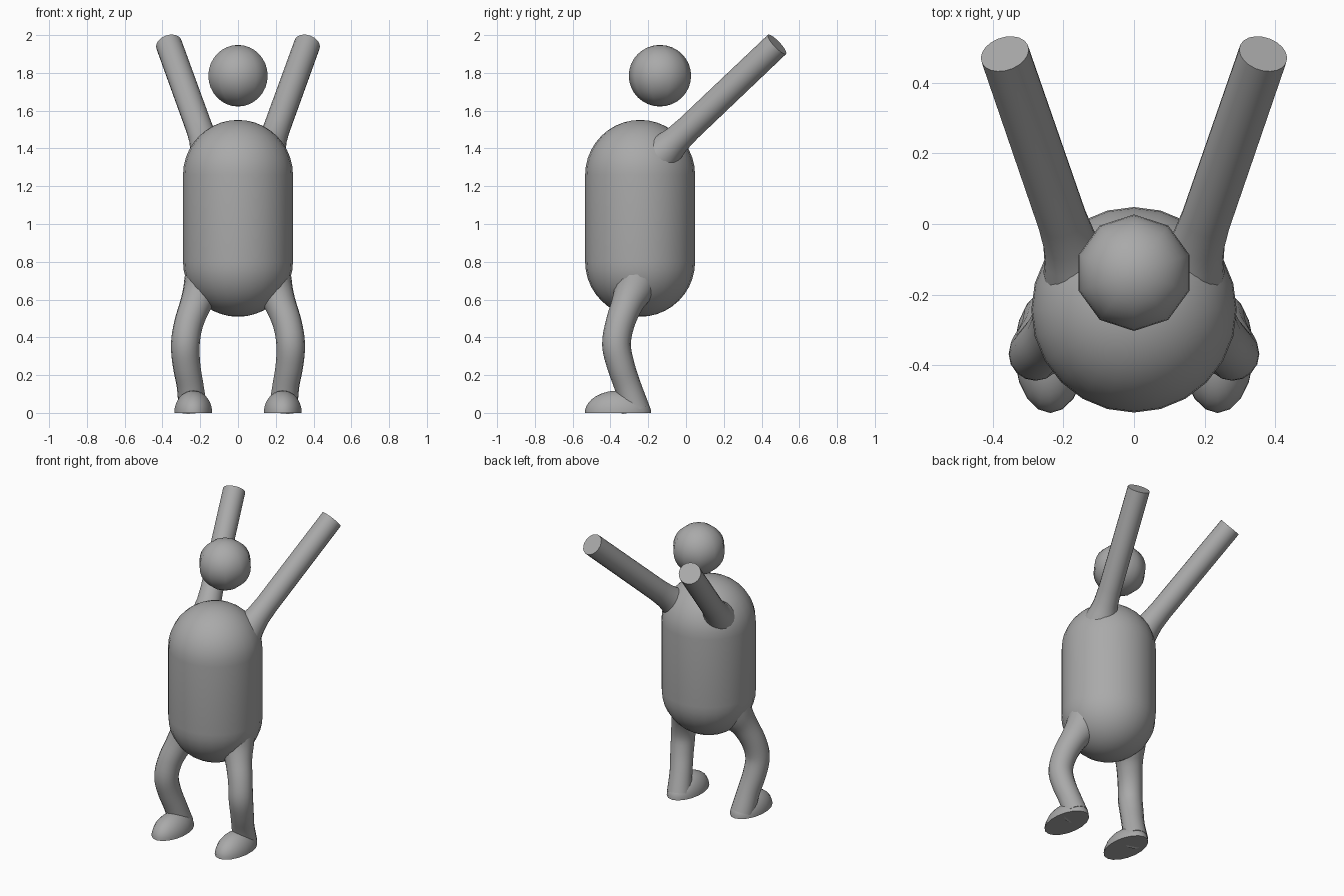
import bpy, bmesh, math
from mathutils import Vector

if "Cube" in bpy.data.objects:
    bpy.data.objects.remove(bpy.data.objects["Cube"])

grey = bpy.data.materials.new("clay grey")
grey.diffuse_color = (0.4, 0.4, 0.4, 1)
grey.use_nodes = True
grey.node_tree.nodes["Principled BSDF"].inputs["Base Color"].default_value = grey.diffuse_color


def loft(name, rings, segs, stretch=1.0, angle=50):
    """Closed skin over (x, y, z, radius) rings; stretch scales the second ring axis."""
    bm = bmesh.new()
    pts = [Vector(r[:3]) for r in rings]
    loops = []
    for i, r in enumerate(rings):
        t = (pts[min(i + 1, len(pts) - 1)] - pts[max(i - 1, 0)]).normalized()
        u = Vector((1, 0, 0))
        u = (u - t * u.dot(t)).normalized()
        v = t.cross(u)
        loop = []
        for k in range(segs):
            a = 2 * math.pi * k / segs + math.pi / 2
            loop.append(bm.verts.new(pts[i] + r[3] * (u * math.cos(a) + v * math.sin(a) * stretch)))
        loops.append(loop)
    for a, b in zip(loops, loops[1:]):
        for k in range(segs):
            n = (k + 1) % segs
            bm.faces.new((a[k], a[n], b[n], b[k]))
    bm.faces.new(loops[0][::-1])
    bm.faces.new(loops[-1])
    bmesh.ops.remove_doubles(bm, verts=bm.verts, dist=0.0005)
    bmesh.ops.recalc_face_normals(bm, faces=bm.faces)
    mesh = bpy.data.meshes.new(name)
    bm.to_mesh(mesh)
    bm.free()
    mesh.materials.append(grey)
    obj = bpy.data.objects.new(name, mesh)
    bpy.context.collection.objects.link(obj)
    bpy.ops.object.select_all(action='DESELECT')
    obj.select_set(True)
    bpy.context.view_layer.objects.active = obj
    bpy.ops.object.shade_smooth_by_angle(angle=math.radians(angle))
    return obj


def dome(x, y, z, r, h, a0, a1, n):
    """Rings of a spherical arc between two latitudes in degrees."""
    out = []
    for i in range(n + 1):
        a = math.radians(a0 + (a1 - a0) * i / n)
        out.append((x, y, z + h * math.sin(a), max(r * math.cos(a), 0.0001)))
    return out


def smooth(rings, steps=4):
    """Catmull-Rom resampling of rings."""
    p = [Vector(r) for r in rings]
    p = [2 * p[0] - p[1]] + p + [2 * p[-1] - p[-2]]
    out = []
    for i in range(1, len(p) - 2):
        a, b, c, d = p[i - 1:i + 3]
        for s in range(steps):
            t = s / steps
            out.append(0.5 * (2 * b + (c - a) * t + (2 * a - 5 * b + 4 * c - d) * t * t
                              + (3 * b - a - 3 * c + d) * t ** 3))
    return [tuple(v) for v in out + [p[-2]]]


# Capsule body and floating ten-sided head
R = 0.291
loft("body", dome(0, -0.243, 0.80, R, R, -90, 0, 10) + dome(0, -0.243, 1.26, R, R, 0, 90, 10), 24)
loft("head", dome(0, -0.138, 1.785, 0.165, 0.163, -90, 90, 16), 10)

for side, label in ((-1, "left"), (1, "right")):
    # Raised arm, flared where it meets the shoulder, with a flat end
    tip = Vector((0.366, 0.482, 1.951))
    axis = Vector((0.345, 1.0, 0.95))
    arm = []
    for drop, r in ((0.65, 0.115), (0.60, 0.10), (0.57, 0.087), (0.53, 0.076), (0.47, 0.071), (0, 0.07)):
        p = tip - axis * drop
        arm.append((side * p.x, p.y, p.z, r))
    loft(label + "_arm", arm, 20)

    # Bowed leg, flared at the hip and planted in the heel
    leg = [(0.15, -0.25, 0.75, 0.13), (0.185, -0.275, 0.66, 0.108), (0.222, -0.31, 0.58, 0.085),
           (0.262, -0.35, 0.47, 0.077), (0.279, -0.368, 0.36, 0.076), (0.272, -0.345, 0.25, 0.073),
           (0.253, -0.308, 0.14, 0.071), (0.239, -0.268, 0.02, 0.076)]
    loft(label + "_leg", smooth([(side * x, y, z, r) for x, y, z, r in leg]), 16)

    # Half-egg foot with a flat sole
    loft(label + "_foot", dome(side * 0.237, -0.36, 0.0, 0.102, 0.118, 0, 90, 10), 18, stretch=1.72)
